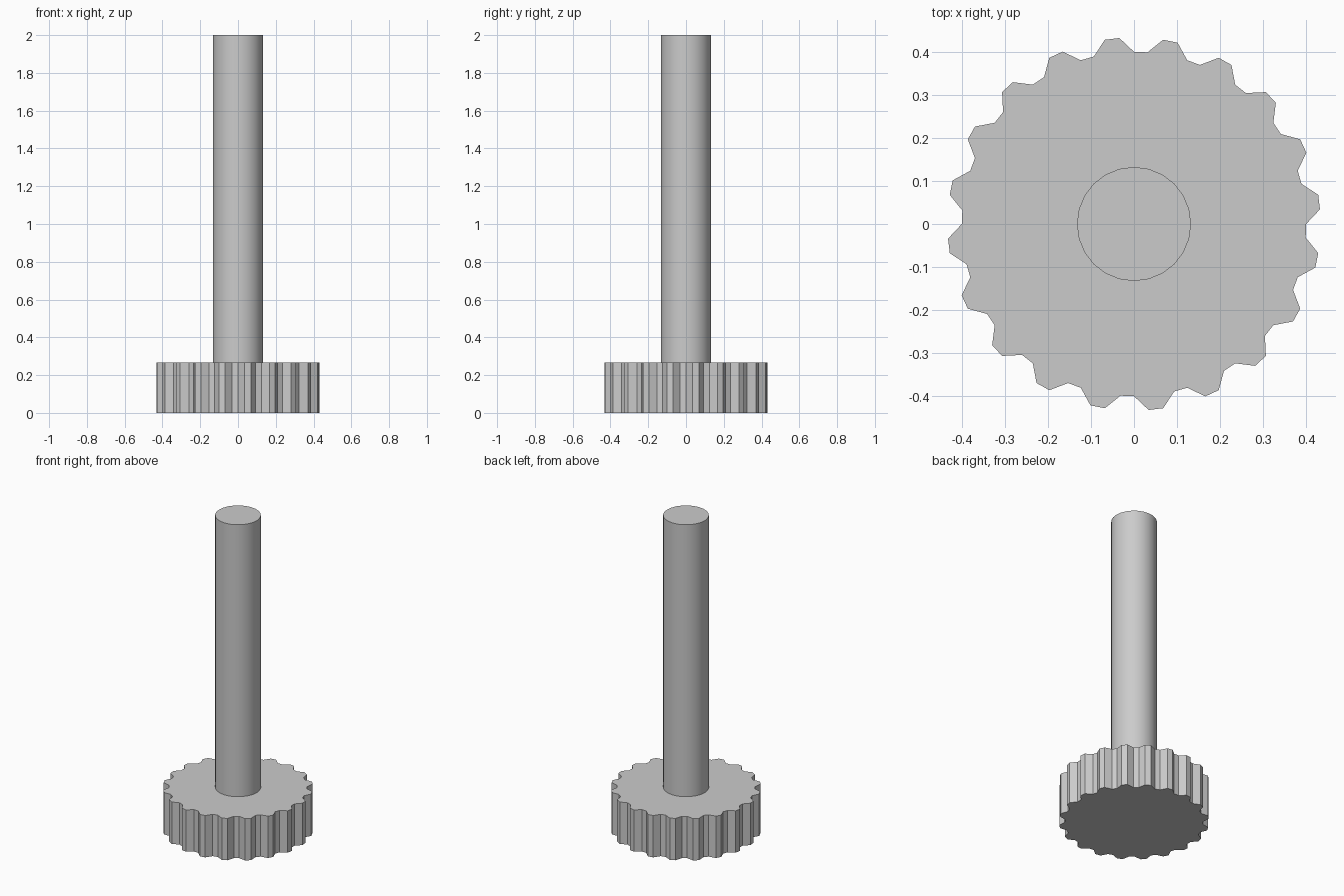
import bpy, bmesh
from math import cos, sin, radians, tau

if "Cube" in bpy.data.objects:
    bpy.data.objects.remove(bpy.data.objects["Cube"], do_unlink=True)

steel = bpy.data.materials.new("grey steel")
steel.use_nodes = True
colour = (0.6, 0.6, 0.6, 1)
steel.diffuse_color = colour
steel.node_tree.nodes["Principled BSDF"].inputs["Base Color"].default_value = colour


def extrude_outline(name, outline, bottom, top):
    """Solid prism from a flat outline of (radius, angle) points."""
    bm = bmesh.new()
    verts = [bm.verts.new((r * cos(a), r * sin(a), bottom)) for r, a in outline]
    base = bm.faces.new(verts)
    extruded = bmesh.ops.extrude_face_region(bm, geom=[base], use_keep_orig=True)
    raised = [v for v in extruded["geom"] if isinstance(v, bmesh.types.BMVert)]
    bmesh.ops.translate(bm, verts=raised, vec=(0, 0, top - bottom))
    bmesh.ops.recalc_face_normals(bm, faces=bm.faces[:])
    mesh = bpy.data.meshes.new(name)
    bm.to_mesh(mesh)
    bm.free()
    mesh.materials.append(steel)
    obj = bpy.data.objects.new(name, mesh)
    bpy.context.collection.objects.link(obj)
    return obj


ROOT, TIP, TEETH = 0.4, 0.4333, 20
THICKNESS, SHAFT_RADIUS, SIDES = 0.2667, 0.1325, 24

# Toothed wheel: root, tip, tip, root for each tooth
step = tau / TEETH / 4
wheel_outline = [(r, (4 * t + k) * step)
                 for t in range(TEETH)
                 for k, r in enumerate((ROOT, TIP, TIP, ROOT))]
extrude_outline("toothed_wheel", wheel_outline, 0, THICKNESS)

# Round shaft standing on the wheel
shaft_outline = [(SHAFT_RADIUS, i * tau / SIDES) for i in range(SIDES)]
shaft = extrude_outline("shaft", shaft_outline, THICKNESS, 2)
bpy.ops.object.select_all(action="DESELECT")
shaft.select_set(True)
bpy.context.view_layer.objects.active = shaft
bpy.ops.object.shade_smooth_by_angle(angle=radians(30))
